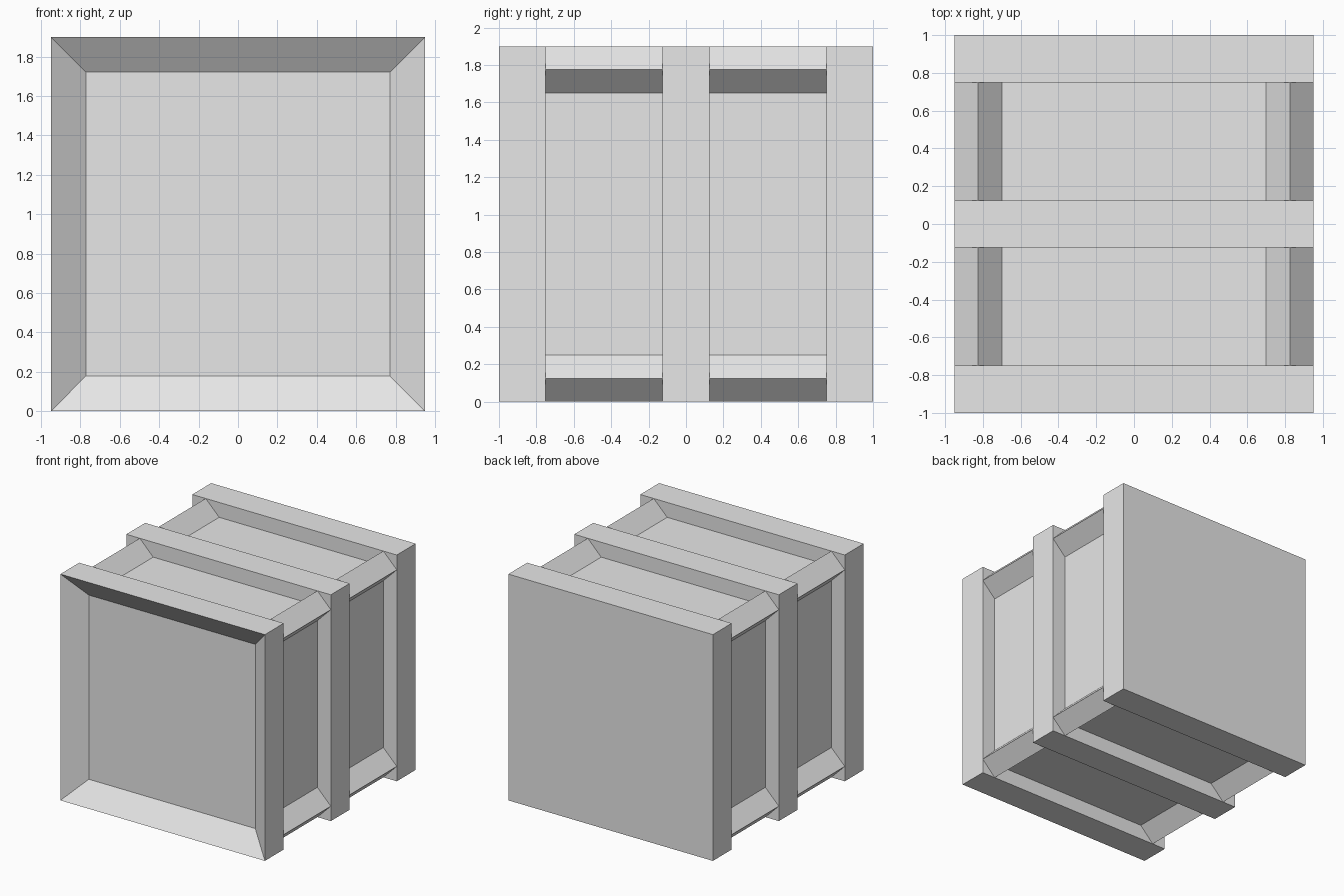
import bpy
import bmesh
from math import radians, sqrt
from mathutils import Matrix, Vector

cube = bpy.data.objects.get("Cube")
if cube:
    bpy.data.objects.remove(cube, do_unlink=True)

grey = bpy.data.materials.new("light grey")
grey.use_nodes = True
grey.diffuse_color = (0.8, 0.8, 0.8, 1)
grey.node_tree.nodes["Principled BSDF"].inputs["Base Color"].default_value = (0.8, 0.8, 0.8, 1)

SIZE = 1.9       # width and height of the crate
MID = SIZE / 2   # height of its centre
STEP = 0.125     # every offset is a multiple of this


def box(name, size, centre, roll=0, recess=None):
    """Box rolled about y; recess = (border, depth) sinks a panel into its front."""
    bm = bmesh.new()
    bmesh.ops.create_cube(bm, size=1)
    bmesh.ops.scale(bm, vec=size, verts=bm.verts)
    if recess:
        bm.normal_update()
        front = min(bm.faces, key=lambda f: f.normal.y)
        bmesh.ops.inset_region(bm, faces=[front], thickness=recess[0])
        bmesh.ops.translate(bm, verts=front.verts, vec=(0, recess[1], 0))
    bm.transform(Matrix.Rotation(radians(roll), 4, "Y"))
    mesh = bpy.data.meshes.new(name)
    bm.to_mesh(mesh)
    bm.free()
    mesh.materials.append(grey)
    obj = bpy.data.objects.new(name, mesh)
    obj.location = Vector(centre)
    bpy.context.collection.objects.link(obj)
    return obj


# Square end slabs and middle band
slab = (SIZE, 2 * STEP, SIZE)
box("front_frame", slab, (0, -1 + STEP, MID), recess=(2 * STEP, STEP))
box("middle_band", slab, (0, 0, MID))
box("back_slab", slab, (0, 1 - STEP, MID))

# Inset body and diamond corner rails in each bay between the slabs
bay = 5 * STEP
rail = STEP * sqrt(2)
corner = MID - STEP
for bay_name, y in (("front", -3.5 * STEP), ("back", 3.5 * STEP)):
    box(bay_name + "_body", (2 * corner, bay, 2 * corner), (0, y, MID))
    for side, sx in (("left", 1), ("right", -1)):
        for level, sz in (("upper", 1), ("lower", -1)):
            box(f"{bay_name}_{side}_{level}_rail", (rail, bay, rail),
                (sx * corner, y, MID + sz * corner), roll=45)
